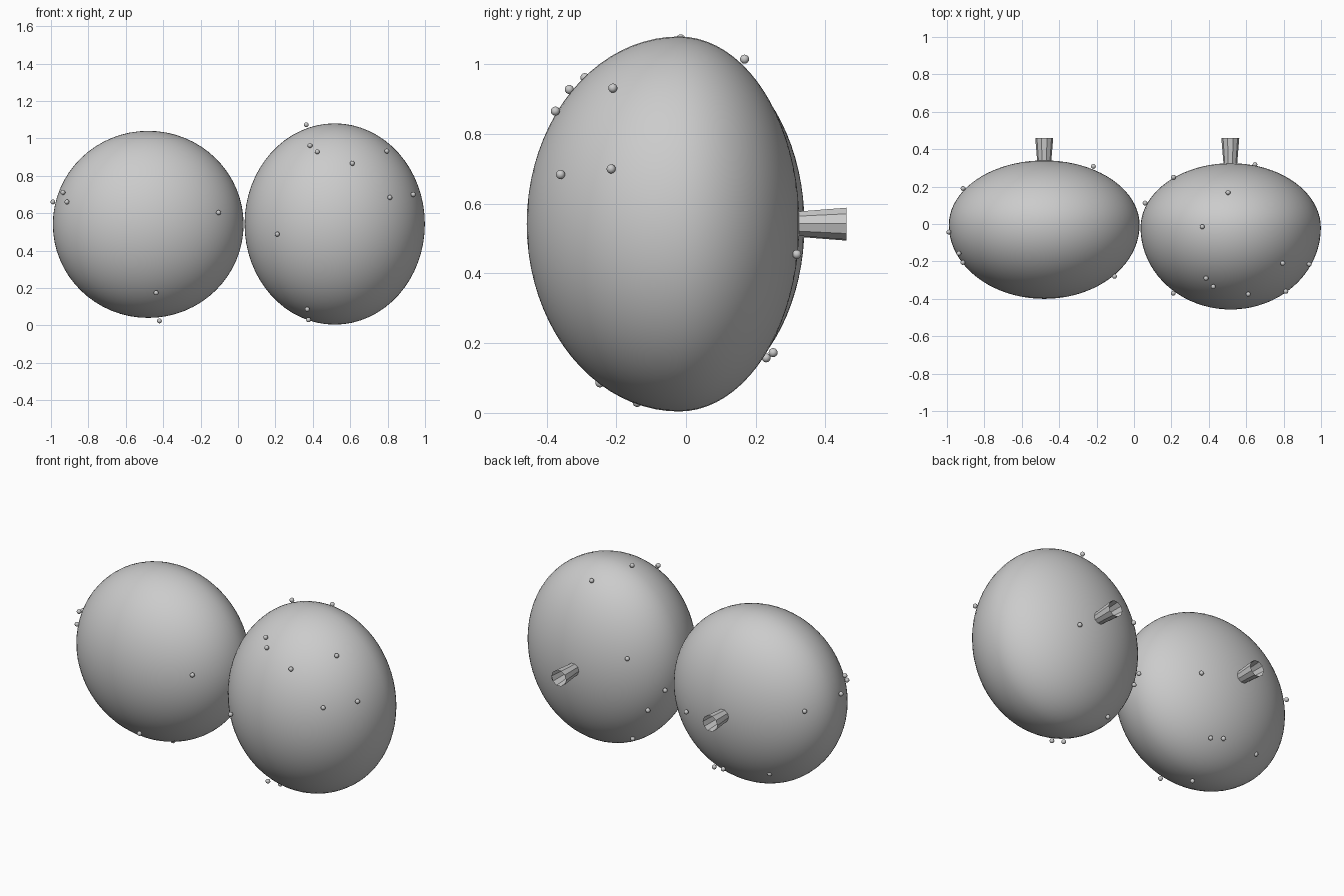
import bpy, bmesh, math
from mathutils import Matrix, Vector

if "Cube" in bpy.data.objects:
    bpy.data.objects.remove(bpy.data.objects["Cube"])

grey = bpy.data.materials.new("plain grey")
grey.diffuse_color = (0.6, 0.6, 0.6, 1)
grey.use_nodes = True
grey.node_tree.nodes["Principled BSDF"].inputs["Base Color"].default_value = grey.diffuse_color


def finish(bm, name, smooth=True):
    mesh = bpy.data.meshes.new(name)
    bm.to_mesh(mesh)
    bm.free()
    for p in mesh.polygons:
        p.use_smooth = smooth
    mesh.materials.append(grey)
    obj = bpy.data.objects.new(name, mesh)
    bpy.context.collection.objects.link(obj)
    return obj


def body(name, centre, rx, rz, front, back):
    """Rounded body: a sphere deeper at the front than at the back."""
    bm = bmesh.new()
    bmesh.ops.create_uvsphere(bm, u_segments=64, v_segments=40, radius=1,
                              matrix=Matrix.Rotation(math.pi / 2, 4, 'X'))
    for v in bm.verts:
        depth = front if v.co.y < 0 else back
        v.co = Vector(centre) + Vector((v.co.x * rx, v.co.y * depth, v.co.z * rz))
    return finish(bm, name)


def stem(name, x, z):
    """Open ten-sided tube flaring towards the back."""
    bm = bmesh.new()
    rings = []
    for y, r in ((0.29, 0.034), (0.46, 0.048)):
        rings.append([bm.verts.new((x + r * math.cos(i * math.tau / 10), y,
                                    z + r * math.sin(i * math.tau / 10)))
                      for i in range(10)])
    for i in range(10):
        j = (i + 1) % 10
        bm.faces.new((rings[0][i], rings[1][i], rings[1][j], rings[0][j]))
    return finish(bm, name, False)


def bumps(name, points):
    """Small beads scattered on a body."""
    bm = bmesh.new()
    for p in points:
        bmesh.ops.create_uvsphere(bm, u_segments=12, v_segments=8, radius=0.013,
                                  matrix=Matrix.Translation(p))
    return finish(bm, name)


# left half
body("left_body", (-0.48, -0.005, 0.54), 0.51, 0.5, 0.395, 0.345)
stem("left_stem", -0.48, 0.54)
bumps("left_bumps", [
    (-0.99, -0.043, 0.66), (-0.936, -0.157, 0.711), (-0.915, -0.206, 0.66),
    (-0.104, -0.28, 0.603), (-0.438, -0.30, 0.174), (-0.42, -0.01, 0.024),
    (-0.217, 0.308, 0.48), (-0.914, 0.19, 0.625), (-0.69, 0.20, 0.198),
    (-0.347, 0.23, 0.158), (-0.42, 0.25, 0.173)])

# right half
body("right_body", (0.517, -0.02, 0.542), 0.482, 0.538, 0.437, 0.345)
stem("right_stem", 0.515, 0.543)
bumps("right_bumps", [
    (0.365, -0.015, 1.073), (0.385, -0.29, 0.962), (0.424, -0.335, 0.928),
    (0.611, -0.375, 0.866), (0.796, -0.21, 0.932), (0.812, -0.36, 0.684),
    (0.937, -0.215, 0.70), (0.21, -0.37, 0.488), (0.37, -0.247, 0.086),
    (0.377, -0.14, 0.03), (0.503, 0.168, 1.015), (0.647, 0.318, 0.455),
    (0.211, 0.25, 0.66), (0.059, 0.112, 0.46), (0.136, 0.163, 0.34),
    (0.274, 0.108, 0.113)])
